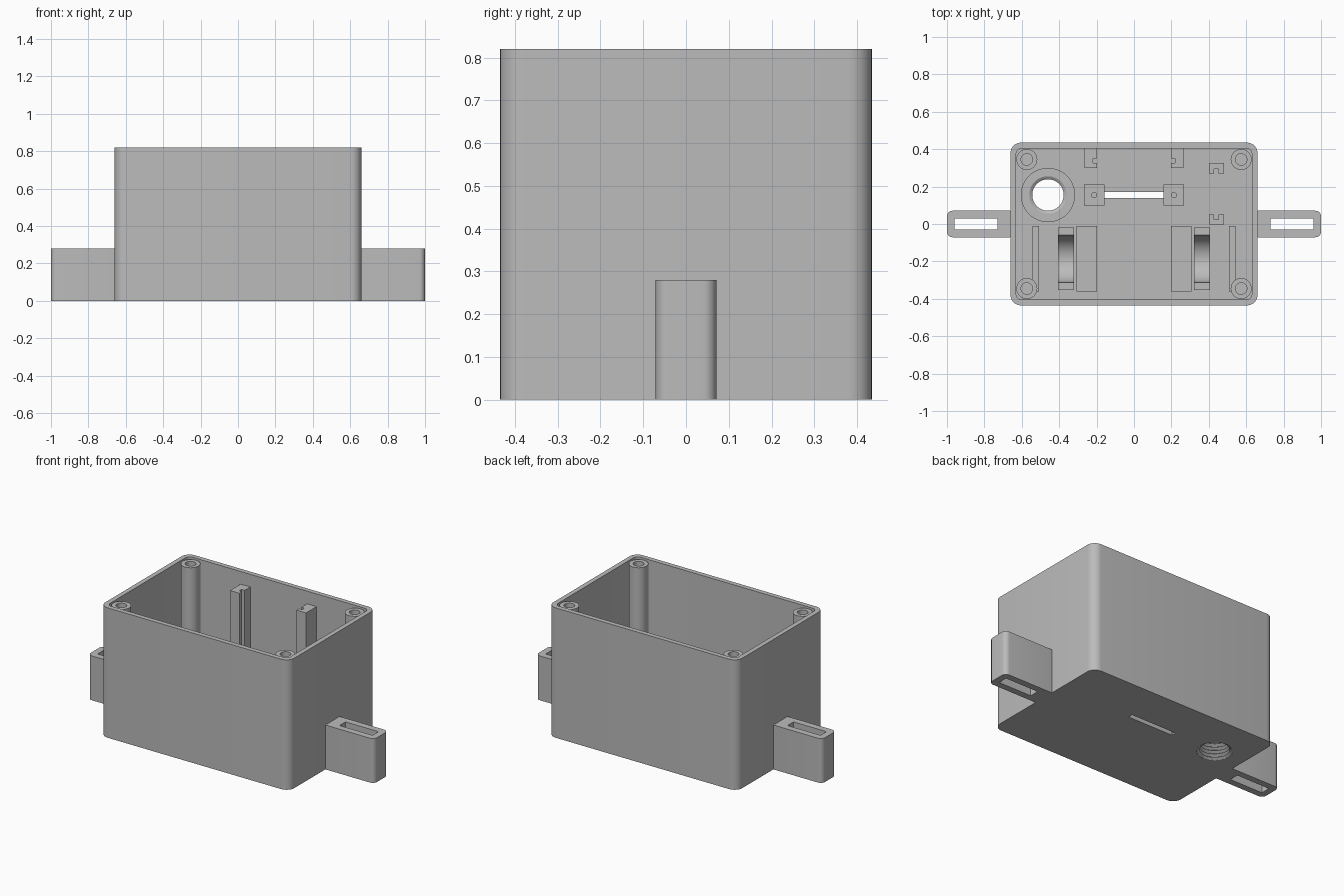
import bpy, bmesh, math
from mathutils import Vector

cube = bpy.data.objects.get("Cube")
if cube:
    bpy.data.objects.remove(cube, do_unlink=True)

grey = bpy.data.materials.new("grey plastic")
grey.use_nodes = True
COLOUR = (0.5, 0.5, 0.5, 1)
grey.diffuse_color = COLOUR
grey.node_tree.nodes["Principled BSDF"].inputs["Base Color"].default_value = COLOUR

H, FLOOR, WALL = 0.82, 0.03, 0.03
HX, HY = 0.66, 0.435


def finish(name, bm):
    bmesh.ops.recalc_face_normals(bm, faces=bm.faces)
    mesh = bpy.data.meshes.new(name)
    bm.to_mesh(mesh)
    bm.free()
    ob = bpy.data.objects.new(name, mesh)
    bpy.context.collection.objects.link(ob)
    mesh.materials.append(grey)
    return ob


def prism(name, outline, a, b, axis="z"):
    """Extrude a closed outline from a to b along z (x, y points) or x (y, z points)."""
    bm = bmesh.new()
    if axis == "z":
        pts, step = [(u, v, a) for u, v in outline], Vector((0, 0, b - a))
    else:
        pts, step = [(a, u, v) for u, v in outline], Vector((b - a, 0, 0))
    face = bm.faces.new([bm.verts.new(p) for p in pts])
    ext = bmesh.ops.extrude_face_region(bm, geom=[face])
    bmesh.ops.translate(bm, vec=step,
                        verts=[g for g in ext["geom"] if isinstance(g, bmesh.types.BMVert)])
    return finish(name, bm)


def arc(cx, cy, r, start, end, n):
    return [(cx + r * math.cos(math.radians(start + (end - start) * i / n)),
             cy + r * math.sin(math.radians(start + (end - start) * i / n)))
            for i in range(n + 1)]


def rounded(x0, x1, y0, y1, r):
    pts = []
    for cx, cy, a in ((x1 - r, y1 - r, 0), (x0 + r, y1 - r, 90),
                      (x0 + r, y0 + r, 180), (x1 - r, y0 + r, 270)):
        pts += arc(cx, cy, r, a, a + 90, 8)
    return pts


def box(name, x0, x1, y0, y1, z0, z1):
    x0, x1 = sorted((x0, x1))
    return prism(name, [(x0, y0), (x1, y0), (x1, y1), (x0, y1)], z0, z1)


def rod(name, x, y, r, z0, z1, n=40):
    return prism(name, arc(x, y, r, 0, 360, n)[:-1], z0, z1)


def cut(ob, *cutters):
    for c in cutters:
        mod = ob.modifiers.new("cut", "BOOLEAN")
        mod.operation, mod.solver, mod.object = "DIFFERENCE", "EXACT", c
        bpy.context.view_layer.objects.active = ob
        bpy.ops.object.modifier_apply(modifier=mod.name)
        bpy.data.objects.remove(c, do_unlink=True)
    return ob


# Open case with a cable hole and a switch slot in the floor
RX, RY = -0.46, 0.155
case = prism("case", rounded(-HX, HX, -HY, HY, 0.055), 0, H)
cut(case,
    prism("cavity", rounded(-HX + WALL, HX - WALL, -HY + WALL, HY - WALL, 0.03), FLOOR, 1),
    rod("cable_hole", RX, RY, 0.101, -0.1, 0.1, 48),
    box("switch_slot", -0.16, 0.157, 0.14, 0.17, -0.1, 0.1))

# Threaded collar around the cable hole
top, turns = 0.13, 6
profile = [(0.1, 0), (0.1, 0.015), (0.145, 0.015), (0.145, top), (0.1, top)]
for i in range(turns):
    z = top - top * (i + 0.5) / turns
    profile.append((0.084, z))
    if i < turns - 1:
        profile.append((0.1, z - top / turns / 2))
bm = bmesh.new()
n = 48
rings = [[bm.verts.new((RX + r * math.cos(math.tau * k / n), RY + r * math.sin(math.tau * k / n), z))
          for r, z in profile] for k in range(n)]
for k in range(n):
    a, b = rings[k], rings[(k + 1) % n]
    for j in range(len(profile)):
        m = (j + 1) % len(profile)
        bm.faces.new((a[j], b[j], b[m], a[m]))
finish("threaded_collar", bm)

for s, side in ((-1, "right"), (1, "left")):
    # Strap ears with a slot right through
    x0, x1 = sorted((s * 0.635, s))
    ear = prism(side + "_ear", rounded(x0, x1, -0.071, 0.071, 0.03), 0, 0.28)
    cut(ear, box("slot", s * 0.73, s * 0.96, -0.03, 0.03, -0.1, 0.4))

    # Corner screw posts
    for y, end in ((-0.345, "front"), (0.345, "back")):
        post = rod(f"{end}_{side}_screw_post", s * 0.573, y, 0.056, 0.01, H - 0.01)
        cut(post, rod("screw_hole", s * 0.573, y, 0.031, 0.5, 1))

    # Tall grooved board guides on the back wall
    guide = box(side + "_board_guide", s * 0.198, s * 0.265, 0.3, 0.41, 0.01, 0.74)
    cut(guide, box("groove", s * 0.15, s * 0.22, 0.325, 0.35, FLOOR, 1))

    # Switch mounts with pilot holes
    mount = box(side + "_switch_mount", s * 0.157, s * 0.268, 0.1, 0.21, 0.01, 0.12)
    cut(mount, rod("pilot_hole", s * 0.213, 0.155, 0.014, 0.05, 0.3, 20))

    # Battery holder: outer rib, curved cradle, inner block
    box(side + "_holder_rib", s * 0.508, s * 0.543, -0.36, -0.01, 0.01, 0.2)
    cradle = [(-0.353, 0.01), (-0.02, 0.01), (-0.02, 0.18), (-0.06, 0.18)]
    cradle += arc(-0.187, 0.18, 0.125, 0, -180, 24)[1:-1] + [(-0.312, 0.18), (-0.353, 0.18)]
    prism(side + "_cradle", cradle, s * 0.32, s * 0.405, "x")
    box(side + "_holder_block", s * 0.198, s * 0.308, -0.36, -0.01, 0.01, 0.12)

# Pair of small notched clips facing each other
for name, y0, y1, n0, n1 in (("back_clip", 0.27, 0.325, 0.2, 0.295),
                             ("front_clip", -0.003, 0.05, 0.025, 0.1)):
    clip = box(name, 0.4, 0.48, y0, y1, 0.01, 0.2)
    cut(clip, box("notch", 0.427, 0.453, n0, n1, FLOOR, 0.5))

# Smooth the round parts and keep the edges sharp
bpy.ops.object.select_all(action="DESELECT")
for ob in bpy.context.scene.objects:
    if ob.type == "MESH":
        ob.select_set(True)
bpy.context.view_layer.objects.active = case
bpy.ops.object.shade_smooth_by_angle(angle=math.radians(30))
bpy.ops.object.select_all(action="DESELECT")
